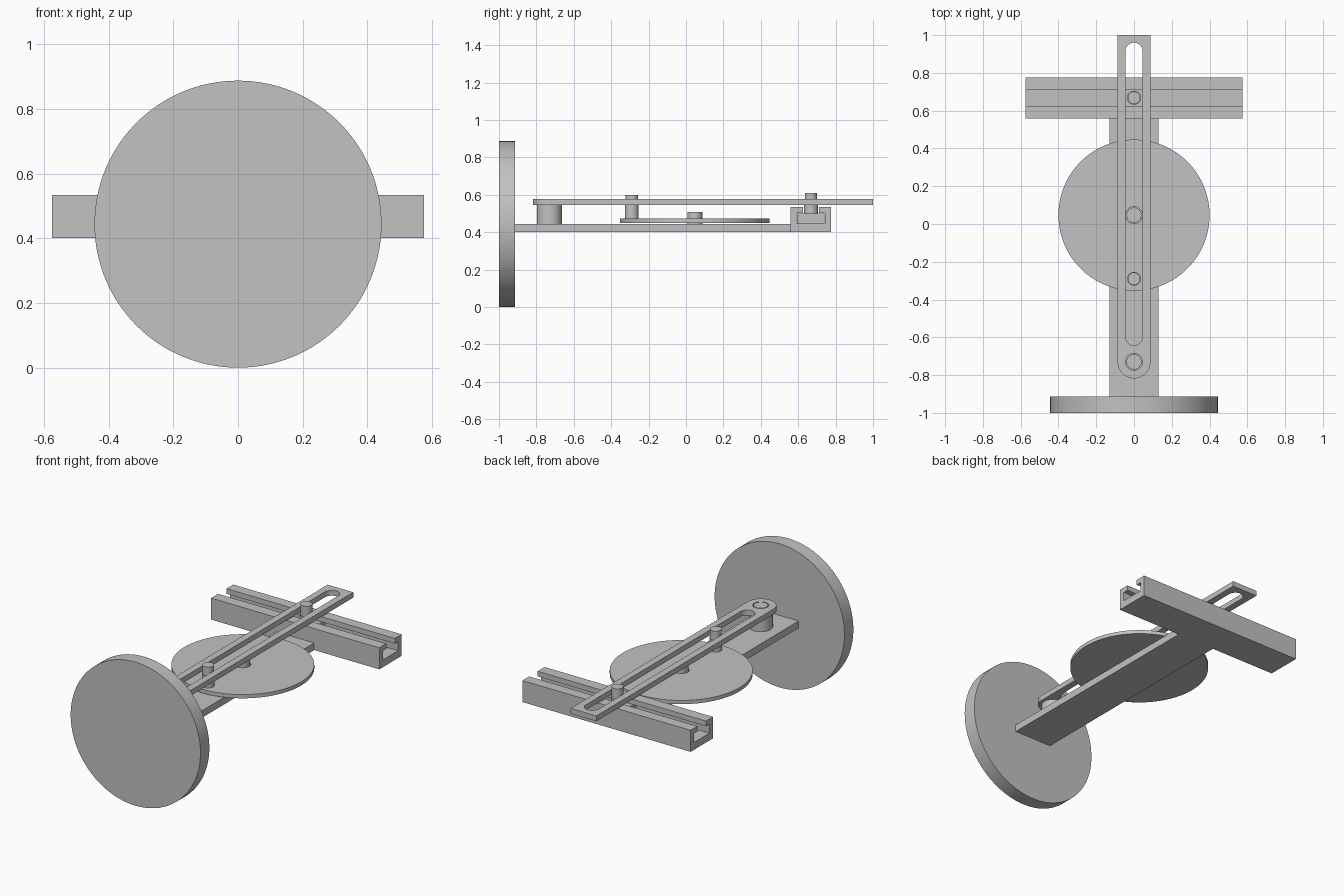
import bpy
from math import pi, sin, cos, radians

cube = bpy.data.objects.get("Cube")
if cube:
    bpy.data.objects.remove(cube, do_unlink=True)

# Single material
grey = bpy.data.materials.new("light_grey")
grey.use_nodes = True
colour = (0.54, 0.54, 0.54, 1)
grey.diffuse_color = colour
grey.node_tree.nodes["Principled BSDF"].inputs["Base Color"].default_value = colour


def finish(obj, name):
    obj.name = name
    obj.data.materials.clear()
    obj.data.materials.append(grey)
    bpy.ops.object.select_all(action='DESELECT')
    obj.select_set(True)
    bpy.context.view_layer.objects.active = obj
    bpy.ops.object.shade_smooth_by_angle(angle=radians(30))
    return obj


def box(name, x, y, z):
    bpy.ops.mesh.primitive_cube_add(size=1)
    obj = bpy.context.object
    for v in obj.data.vertices:
        v.co = [r[0] if c < 0 else r[1] for c, r in zip(v.co, (x, y, z))]
    return finish(obj, name)


def cylinder(name, y, radius, z0, z1, sides=48):
    bpy.ops.mesh.primitive_cylinder_add(vertices=sides, radius=radius, depth=z1 - z0,
                                        location=(0, y, (z0 + z1) / 2))
    return finish(bpy.context.object, name)


def arc(y, radius, start, end, steps=24):
    angles = [start + (end - start) * i / steps for i in range(steps + 1)]
    return [(radius * cos(a), y + radius * sin(a)) for a in angles]


def plate(name, loops, depth, location=(0, 0, 0), rotation=(0, 0, 0)):
    """Extrude a filled outline; further loops become holes."""
    curve = bpy.data.curves.new(name, 'CURVE')
    curve.dimensions = '2D'
    curve.fill_mode = 'BOTH'
    curve.extrude = depth / 2
    for loop in loops:
        spline = curve.splines.new('POLY')
        spline.points.add(len(loop) - 1)
        for point, (u, v) in zip(spline.points, loop):
            point.co = (u, v, 0, 1)
        spline.use_cyclic_u = True
    obj = bpy.data.objects.new(name, curve)
    bpy.context.collection.objects.link(obj)
    obj.location, obj.rotation_euler = location, rotation
    bpy.ops.object.select_all(action='DESELECT')
    obj.select_set(True)
    bpy.context.view_layer.objects.active = obj
    bpy.ops.object.convert(target='MESH')
    return finish(bpy.context.object, name)


PIVOT, HUB, CRANK, SLIDER = -0.73, 0.047, -0.29, 0.668

# Upright front disc
disc = cylinder("front_disc", 0, 0.4435, -0.0435, 0.0435, 128)
disc.location = (0, -0.9565, 0.4435)
disc.rotation_euler = (pi / 2, 0, 0)

# Base bar and slotted cross rail
box("base_bar", (-0.13, 0.13), (-0.913, 0.56), (0.401, 0.445))
rail = [(0.558, 0.401), (0.776, 0.401), (0.776, 0.534), (0.71, 0.534),
        (0.71, 0.502), (0.742, 0.502), (0.742, 0.446), (0.592, 0.446),
        (0.592, 0.502), (0.626, 0.502), (0.626, 0.534), (0.558, 0.534)]
plate("cross_rail", [rail], 1.15, rotation=(pi / 2, 0, pi / 2))

# Crank disc with its hub and crank pin
plate("crank_disc", [arc(HUB, 0.4, 0, 2 * pi * 127 / 128, 127),
                     arc(HUB, 0.045, 0, 2 * pi * 47 / 48, 47)],
      0.023, (0, 0, 0.4615))
cylinder("hub_pin", HUB, 0.04, 0.44, 0.508)
cylinder("crank_pin", CRANK, 0.033, 0.465, 0.6)
cylinder("crank_pin_collar", CRANK, 0.036, 0.465, 0.545)

# Sliding block and its pin
box("slider_block", (-0.075, 0.075), (0.594, 0.74), (0.447, 0.5))
cylinder("slider_pin", SLIDER, 0.033, 0.49, 0.61)
cylinder("slider_pin_collar", SLIDER, 0.037, 0.49, 0.545)

# Slotted swinging arm
W, S = 0.0875, 0.045
outline = arc(PIVOT, W, pi, 2 * pi) + [(W, 1), (-W, 1)]
slot = arc(-0.597, S, pi, 2 * pi) + arc(0.915, S, 0, pi)
hole = arc(PIVOT, 0.045, 0, 2 * pi * 47 / 48, 47)
plate("slotted_arm", [outline, slot, hole], 0.033, (0, 0, 0.5615))

# Pivot post carrying the arm
cylinder("pivot_post", PIVOT, 0.067, 0.44, 0.545)
cylinder("pivot_pin", PIVOT, 0.04, 0.54, 0.578)
